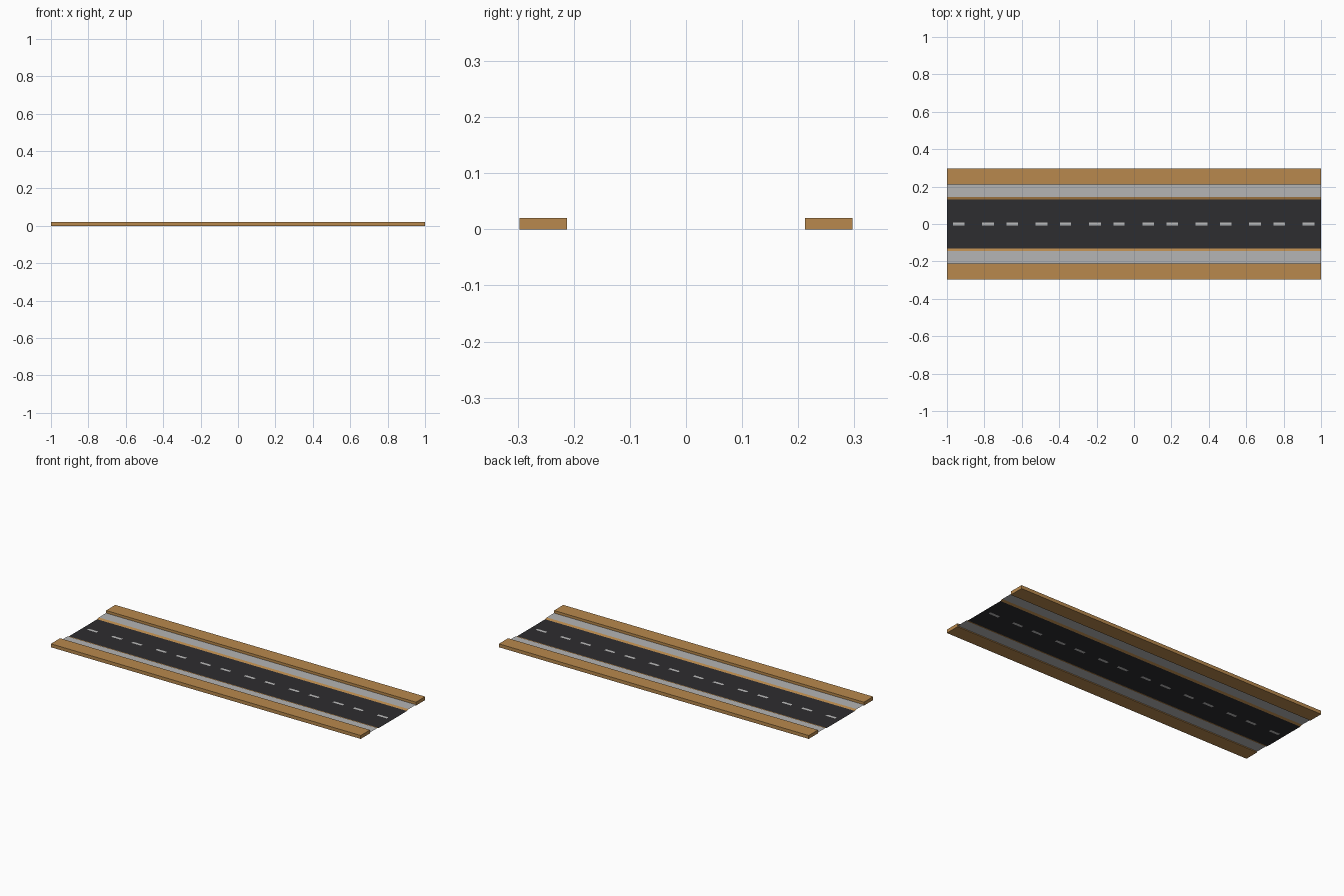
import bpy, bmesh

if "Cube" in bpy.data.objects:
    bpy.data.objects.remove(bpy.data.objects["Cube"])

HALF = 1.0        # half length along x
PAVE_Z = 0.005    # pavement height above the road


def material(name, rgb):
    m = bpy.data.materials.new(name)
    m.diffuse_color = (*rgb, 1)
    m.use_nodes = True
    m.node_tree.nodes["Principled BSDF"].inputs["Base Color"].default_value = m.diffuse_color
    return m


TAN = material("tan", (0.48, 0.25, 0.075))
ASPHALT = material("asphalt", (0.027, 0.026, 0.029))
PAINT = material("paint", (0.5, 0.5, 0.5))
PAVING = material("paving", (0.46, 0.46, 0.46))


def add_object(name, bm, mats):
    me = bpy.data.meshes.new(name)
    bm.to_mesh(me)
    bm.free()
    for m in mats:
        me.materials.append(m)
    ob = bpy.data.objects.new(name, me)
    bpy.context.collection.objects.link(ob)
    return ob


def strip(name, side, y0, z0, y1, z1, mat):
    """Flat or sloped sheet running the full length, facing up."""
    bm = bmesh.new()
    pts = [(-HALF, y0, z0), (HALF, y0, z0), (HALF, y1, z1), (-HALF, y1, z1)]
    f = bm.faces.new([bm.verts.new((x, side * y, z)) for x, y, z in pts])
    f.normal_update()
    if f.normal.z < 0:
        f.normal_flip()
    return add_object(name, bm, [mat])


# road sheet with the dashes set into it: seven repeats of two dashes
xs = [-HALF]
for k in range(7):
    xs += [-HALF + k * 2 / 7 + o for o in (0.032, 0.093, 0.187, 0.251)]
xs.append(HALF)
ys = [-0.13, -0.008, 0.008, 0.13]
bm = bmesh.new()
grid = [[bm.verts.new((x, y, 0)) for y in ys] for x in xs]
for i in range(len(xs) - 1):
    for j in range(3):
        f = bm.faces.new((grid[i][j], grid[i + 1][j],
                          grid[i + 1][j + 1], grid[i][j + 1]))
        f.material_index = int(j == 1 and i % 2 == 1)
add_object("road", bm, [ASPHALT, PAINT])

for side, tag in ((-1, "front"), (1, "back")):
    # sloped kerb and pavement
    strip(f"{tag}_kerb", side, 0.13, 0, 0.145, PAVE_Z, TAN)
    strip(f"{tag}_pavement", side, 0.145, PAVE_Z, 0.212, PAVE_Z, PAVING)
    # raised outer verge
    bm = bmesh.new()
    bmesh.ops.create_cube(bm, size=1)
    for v in bm.verts:
        v.co.x *= 2 * HALF
        v.co.y = v.co.y * 0.085 + side * 0.2545
        v.co.z = (v.co.z + 0.5) * 0.02
    add_object(f"{tag}_verge", bm, [TAN])
